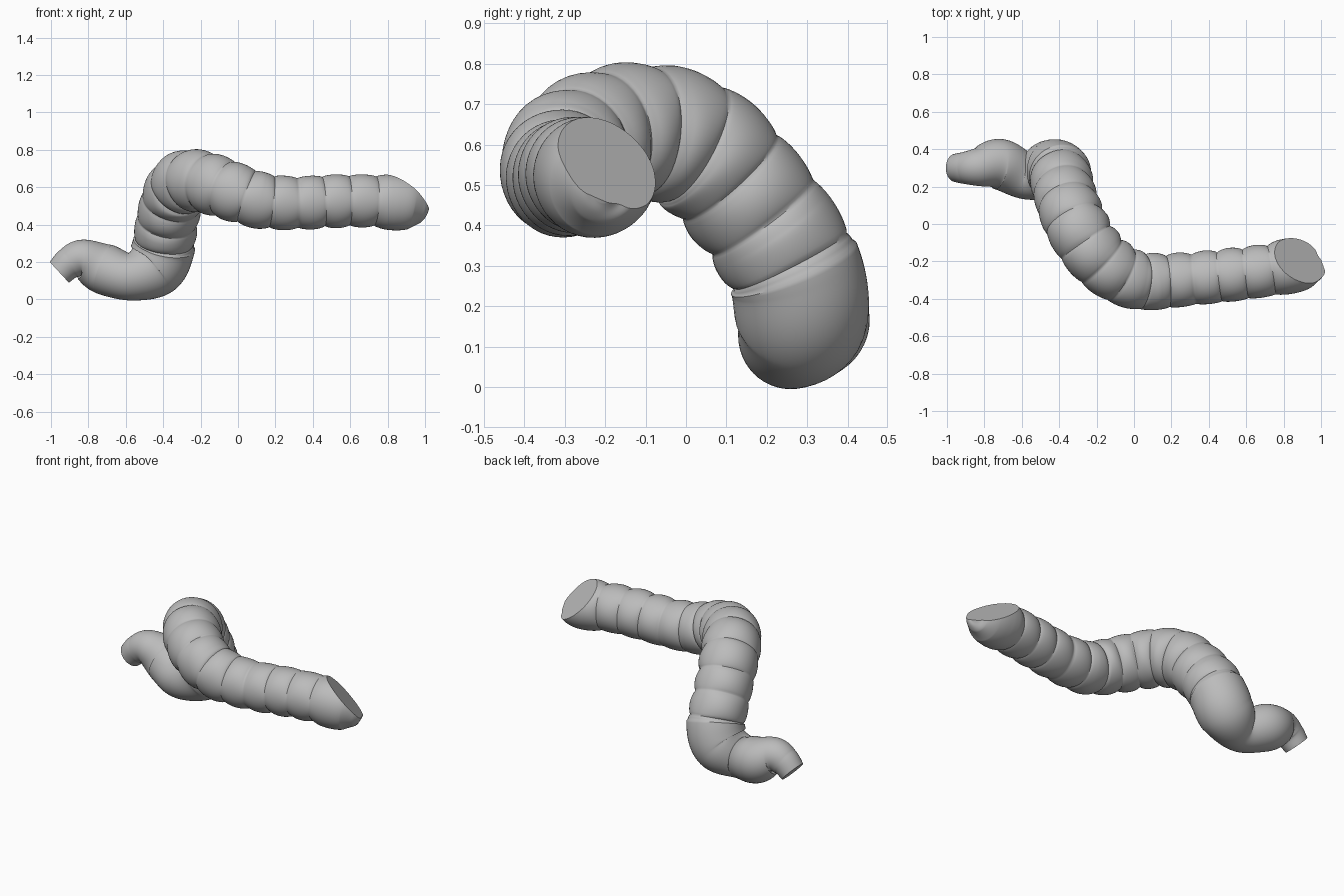
import bpy, bmesh
from math import sin, cos, pi
from mathutils import Vector

cube = bpy.data.objects.get("Cube")
if cube:
    bpy.data.objects.remove(cube)

grey = bpy.data.materials.new("soft grey")
grey.use_nodes = True
colour = (0.5, 0.5, 0.5, 1)
grey.diffuse_color = colour
grey.node_tree.nodes["Principled BSDF"].inputs["Base Color"].default_value = colour

# Centre line: x, y, z, radius
PATH = [
    (-.955, .30, .145, .075), (-.90, .30, .195, .087), (-.83, .305, .217, .104),
    (-.72, .32, .165, .135), (-.58, .26, .122, .127), (-.45, .285, .172, .164),
    (-.398, .272, .28, .168), (-.385, .21, .39, .167), (-.36, .12, .505, .167),
    (-.325, .03, .592, .170), (-.27, -.075, .632, .169), (-.19, -.18, .63, .166),
    (-.09, -.26, .60, .162), (.02, -.305, .56, .156), (.13, -.308, .528, .151),
    (.30, -.295, .515, .143), (.50, -.275, .525, .143), (.70, -.25, .527, .141),
    (.84, -.225, .518, .147), (.93, -.21, .505, .130), (.99, -.205, .49, .085),
    (1.01, -.20, .485, .03)]
STEPS, SIDES, PERIOD = 24, 48, .139


def spline(points, steps):
    """Smooth curve through all points."""
    pts = [Vector(p) for p in points]
    pts = [2 * pts[0] - pts[1]] + pts + [2 * pts[-1] - pts[-2]]
    out = []
    for a, b, c, d in zip(pts, pts[1:], pts[2:], pts[3:]):
        for i in range(steps):
            t = i / steps
            out.append(.5 * (2 * b + (c - a) * t + (2 * a - 5 * b + 4 * c - d) * t**2
                             + (3 * b - a - 3 * c + d) * t**3))
    return out + [pts[-2]]


samples = spline(PATH, STEPS)
centres = [s.to_3d() for s in samples]
radii = [s.w for s in samples]

# Distance along the line, zero at the ring where the pouches begin
length = [0]
for a, b in zip(centres, centres[1:]):
    length.append(length[-1] + (b - a).length)
ring = min(range(len(centres)), key=lambda i: abs(centres[i].z - .31) + abs(centres[i].x + .39))
first_straight = min(range(len(centres)), key=lambda i: abs(centres[i].x - .045))
span = length[first_straight] - length[ring]
bend_period = span / round(span / PERIOD)


def pouch(i, angle):
    """Radius factor: rounded pouches with narrow creases and three faint bands."""
    s = length[i] - length[ring]
    if s < -.02:
        return 1
    # The last pouch runs on to the tip without another crease
    phase = s / bend_period if s < span else min((s - span) / PERIOD, 5.5)
    bulge = abs(sin(pi * phase)) ** .6
    band = .5 + .5 * cos(3 * angle)
    depth = .13 * (1 - .35 * band)
    return 1.02 - depth * (1 - bulge) - .025 * band * bulge


# Sweep the tube with a frame carried along the line
bm = bmesh.new()
loops = []
side = Vector((0, 1, 0))
for i, c in enumerate(centres):
    tangent = (centres[min(i + 1, len(centres) - 1)] - centres[max(i - 1, 0)]).normalized()
    side = (side - tangent * side.dot(tangent)).normalized()
    up = tangent.cross(side)
    loop = []
    for k in range(SIDES):
        a = 2 * pi * k / SIDES
        r = radii[i] * pouch(i, a)
        loop.append(bm.verts.new(c + (side * cos(a) + up * sin(a)) * r))
    loops.append(loop)
for p, q in zip(loops, loops[1:]):
    for k in range(SIDES):
        n = (k + 1) % SIDES
        bm.faces.new((p[k], p[n], q[n], q[k]))
bm.faces.new(loops[0][::-1])
bm.faces.new(loops[-1])

# Slanted flat cut at the rounded end
bmesh.ops.bisect_plane(bm, geom=bm.verts[:] + bm.edges[:] + bm.faces[:],
                       plane_co=(.905, -.205, .545), plane_no=(.55, .48, .66), clear_outer=True)
bmesh.ops.holes_fill(bm, edges=[e for e in bm.edges if e.is_boundary], sides=0)
bmesh.ops.recalc_face_normals(bm, faces=bm.faces[:])

mesh = bpy.data.meshes.new("pouched_tube")
bm.to_mesh(mesh)
bm.free()
mesh.materials.append(grey)
tube = bpy.data.objects.new("pouched_tube", mesh)
bpy.context.collection.objects.link(tube)
bpy.context.view_layer.objects.active = tube
tube.select_set(True)
bpy.ops.object.shade_smooth_by_angle(angle=.7)
